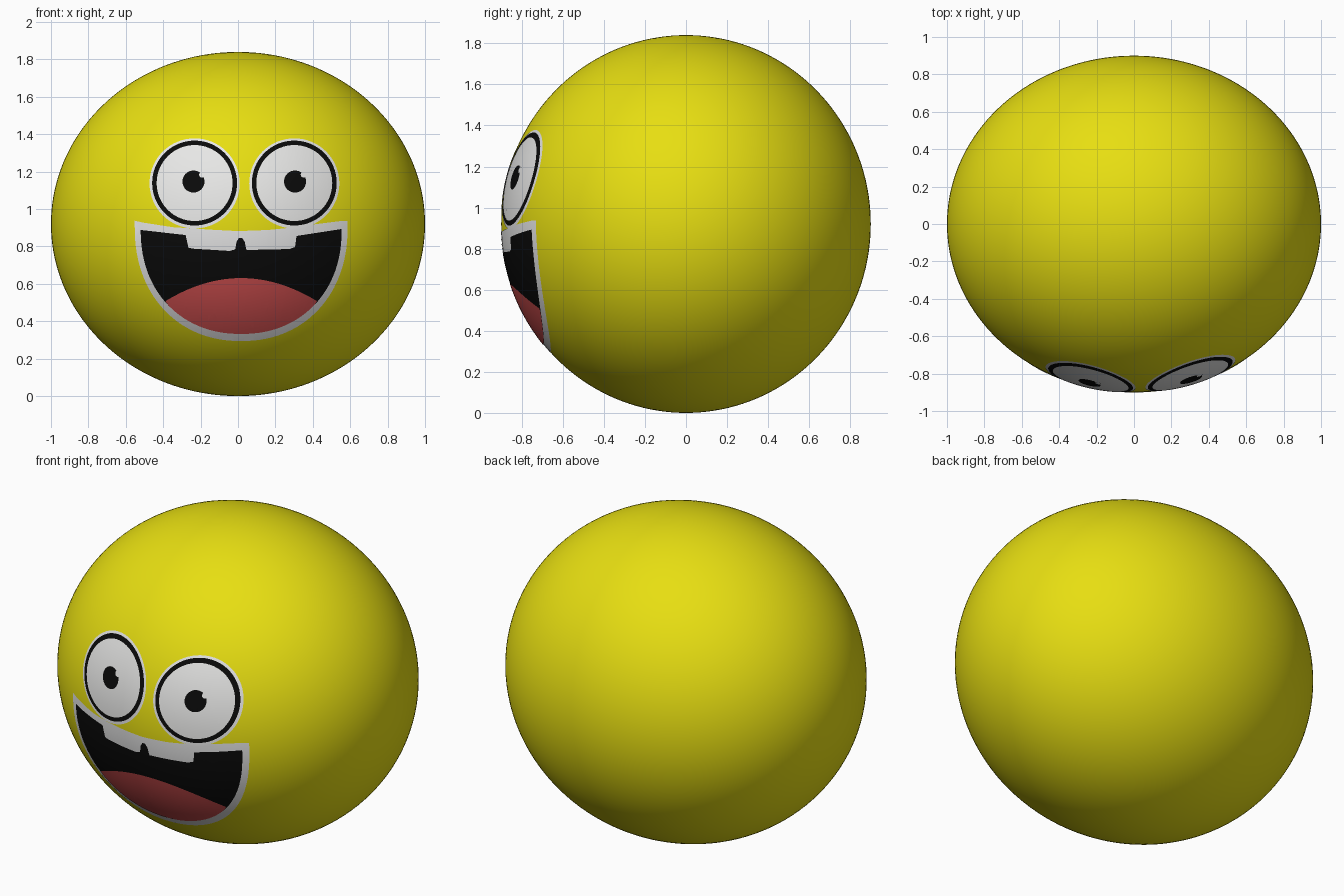
import bpy, bmesh, math

if "Cube" in bpy.data.objects:
    bpy.data.objects.remove(bpy.data.objects["Cube"])

RX, RY, RZ = 1.0, 0.9, 0.92   # body radii
STEP = 0.0015                 # height of one painted layer


def material(name, color):
    m = bpy.data.materials.new(name)
    m.diffuse_color = (*color, 1)
    m.use_nodes = True
    m.node_tree.nodes["Principled BSDF"].inputs["Base Color"].default_value = m.diffuse_color
    return m


YELLOW = material("yellow", (0.84, 0.77, 0.006))
WHITE = material("white", (0.92, 0.92, 0.92))
EYE_WHITE = material("eye white", (0.84, 0.84, 0.83))
BLACK = material("black", (0.003, 0.003, 0.003))
RED = material("tongue red", (0.64, 0.08, 0.08))


def finish(bm, name, mat):
    for f in bm.faces:
        f.smooth = True
    me = bpy.data.meshes.new(name)
    bm.to_mesh(me)
    bm.free()
    me.materials.append(mat)
    ob = bpy.data.objects.new(name, me)
    bpy.context.collection.objects.link(ob)
    return ob


def plate(name, outline, layer, mat):
    """Fill a front-view outline (x, z) and wrap it on the body surface."""
    bm = bmesh.new()
    bm.faces.new([bm.verts.new((x, 0, z)) for x, z in outline])
    bmesh.ops.triangulate(bm, faces=bm.faces[:], ngon_method='EAR_CLIP')
    for axis in (0, 2):
        vals = [v.co[axis] for v in bm.verts]
        for i in range(math.ceil(min(vals) / 0.04), math.ceil(max(vals) / 0.04)):
            co, no = [0, 0, 0], [0, 0, 0]
            co[axis], no[axis] = i * 0.04, 1
            bmesh.ops.bisect_plane(bm, geom=bm.verts[:] + bm.edges[:] + bm.faces[:],
                                   dist=1e-5, plane_co=co, plane_no=no)
    bm.normal_update()
    bmesh.ops.reverse_faces(bm, faces=[f for f in bm.faces if f.normal.y > 0])
    for v in bm.verts:
        depth = math.sqrt(1 - (v.co.x / RX) ** 2 - ((v.co.z - RZ) / RZ) ** 2)
        v.co.y = -RY * depth - layer * STEP
    bm.normal_update()
    return finish(bm, name, mat)


def circle(cx, cz, r, n=64):
    return [(cx + r * math.cos(2 * math.pi * i / n),
             cz + r * math.sin(2 * math.pi * i / n)) for i in range(n)]


def bowl(half, top, depth, limit=None, n=60):
    """Lower half of a slightly squared oval, right to left."""
    pts = []
    for i in range(n + 1):
        a = math.pi * i / n
        c, s = math.cos(a), max(math.sin(a), 0)
        x = half * math.copysign(abs(c) ** (2 / 2.15), c)
        if limit is None or abs(x) <= limit:
            pts.append((0.017 + x, top - depth * s ** (2 / 2.15)))
    return pts


# Body
bm = bmesh.new()
bmesh.ops.create_uvsphere(bm, u_segments=160, v_segments=80, radius=1)
for v in bm.verts:
    v.co = (v.co.x * RX, v.co.y * RY, v.co.z * RZ + RZ)
bm.normal_update()
finish(bm, "body", YELLOW)

# Eyes
for side, x in (("left", -0.232), ("right", 0.301)):
    plate(side + "_eye_border", circle(x, 1.137, 0.241), 1, WHITE)
    plate(side + "_eye_ring", circle(x, 1.139, 0.227), 2, BLACK)
    plate(side + "_eye_white", circle(x, 1.139, 0.203), 3, EYE_WHITE)
    px = x - 0.006 if x < 0 else x + 0.004
    plate(side + "_pupil", circle(px, 1.147, 0.059, 40), 4, BLACK)
    plate(side + "_eye_glint", circle(px + 0.046, 1.184, 0.016, 16), 5, EYE_WHITE)

# Mouth border, including the upper teeth
lip_top = [(-0.553, 0.938), (-0.51, 0.928), (-0.35, 0.903), (-0.15, 0.89), (0.0, 0.882),
           (0.16, 0.888), (0.28, 0.90), (0.36, 0.912), (0.55, 0.936), (0.585, 0.936)]
plate("mouth_border", lip_top + bowl(0.569, 0.90, 0.606), 1, WHITE)

# Mouth opening, notched around the two teeth
teeth = [(-0.521, 0.888), (-0.28, 0.861), (-0.28, 0.802), (-0.265, 0.793), (-0.24, 0.788),
         (-0.045, 0.776), (-0.015, 0.784), (-0.008, 0.824), (0.005, 0.846), (0.022, 0.846),
         (0.036, 0.824), (0.045, 0.781), (0.275, 0.786), (0.305, 0.797), (0.313, 0.856),
         (0.553, 0.893)]
plate("mouth_opening", teeth + bowl(0.537, 0.885, 0.553), 2, BLACK)

# Tongue
tongue_top = [(0.017 + 0.0405 * i, 0.631 - 0.123 * (i / 10) ** 2) for i in range(-10, 11)]
plate("tongue", tongue_top + bowl(0.537, 0.885, 0.553, limit=0.40), 3, RED)
